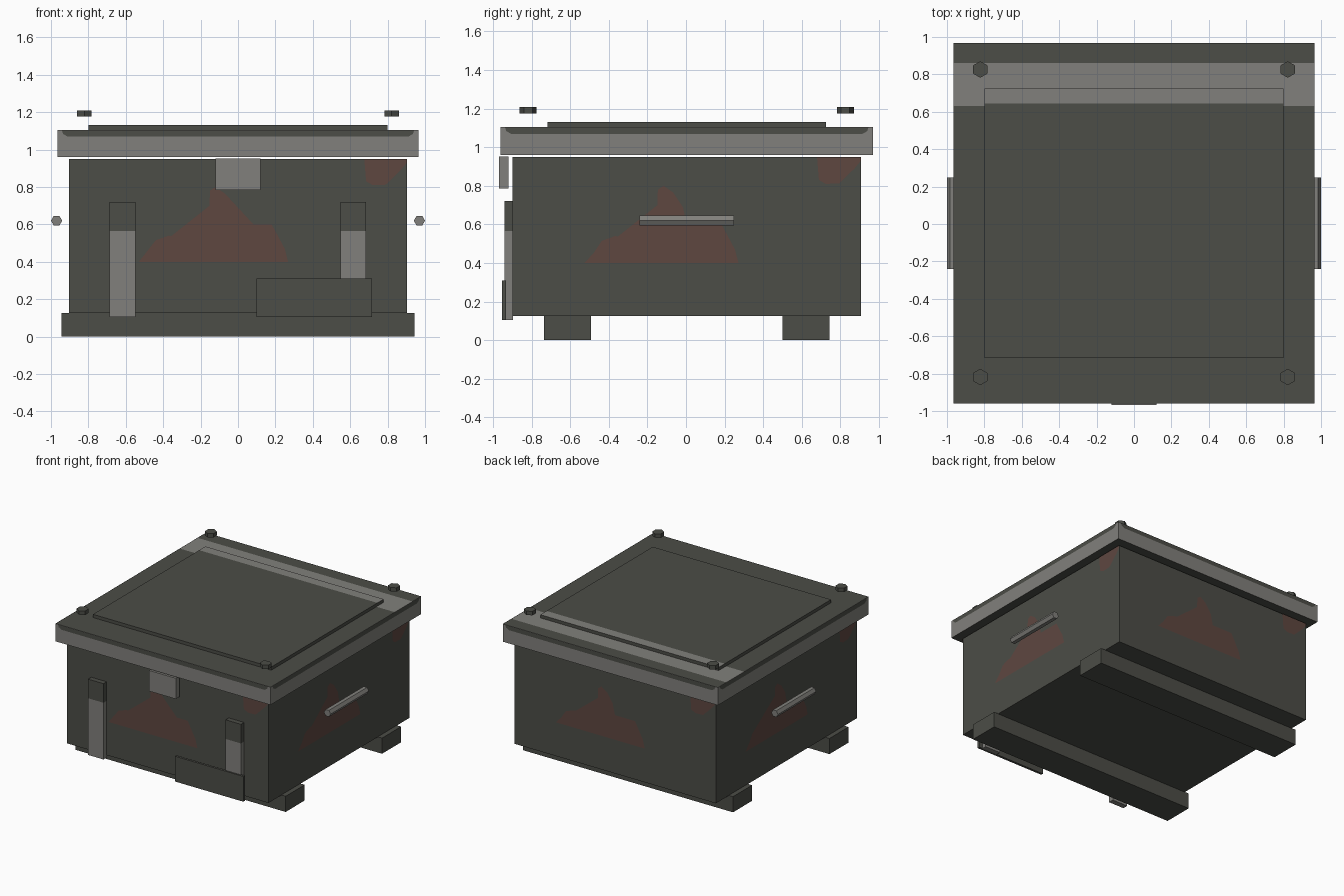
import bpy, bmesh, math
from mathutils import Matrix, Vector

if "Cube" in bpy.data.objects:
    bpy.data.objects.remove(bpy.data.objects["Cube"])

CY = 0.004  # small depth offset that centres crate plus latch


def material(name, rgb):
    m = bpy.data.materials.new(name)
    m.diffuse_color = (*rgb, 1)
    m.use_nodes = True
    m.node_tree.nodes["Principled BSDF"].inputs["Base Color"].default_value = m.diffuse_color
    return m


DARK = material("dark_olive_metal", (0.072, 0.074, 0.063))
LIGHT = material("worn_grey_metal", (0.220, 0.216, 0.200))
RUST = material("rust_brown", (0.112, 0.063, 0.051))


def finish(name, bm, mats):
    me = bpy.data.meshes.new(name)
    bm.to_mesh(me)
    bm.free()
    for m in mats:
        me.materials.append(m)
    ob = bpy.data.objects.new(name, me)
    bpy.context.collection.objects.link(ob)
    return ob


def box(name, lo, hi, mats, cuts=(), rule=None):
    """Box between two corners; cuts = (axis, value); rule(centre, normal) -> material index."""
    bm = bmesh.new()
    lo, hi = Vector(lo), Vector(hi)
    size = hi - lo
    bmesh.ops.create_cube(bm, size=1, matrix=Matrix.Translation((lo + hi) / 2) @ Matrix.Diagonal((*size, 1)))
    for axis, value in cuts:
        p, n = Vector((0, 0, 0)), Vector((0, 0, 0))
        p[axis], n[axis] = value, 1
        bmesh.ops.bisect_plane(bm, geom=bm.verts[:] + bm.edges[:] + bm.faces[:], plane_co=p, plane_no=n)
    bm.normal_update()
    if rule:
        for f in bm.faces:
            f.material_index = rule(f.calc_center_median(), f.normal)
    return finish(name, bm, mats)


def hex_bar(name, centre, radius, length, mat, rot):
    bm = bmesh.new()
    bmesh.ops.create_cone(bm, cap_ends=True, segments=6, radius1=radius, radius2=radius,
                          depth=length, matrix=Matrix.Translation(centre) @ rot)
    return finish(name, bm, [mat])


def side_decals(name, outlines, dist, mat):
    """Paint flat outlines (u right, z up) onto all four sides, dist from the centre."""
    bm = bmesh.new()
    for k in range(4):
        turn = Matrix.Translation((0, CY, 0)) @ Matrix.Rotation(k * math.pi / 2, 4, 'Z')
        for pts in outlines:
            bm.faces.new([bm.verts.new(turn @ Vector((u, -dist, z))) for u, z in pts])
    bmesh.ops.triangulate(bm, faces=bm.faces[:])
    return finish(name, bm, [mat])


# crate body
box("crate_body", (-0.904, CY - 0.904, 0.125), (0.904, CY + 0.904, 0.95), [DARK])

# rust patches on each side
large_rust = [(-0.53, 0.40), (0.268, 0.40), (0.25, 0.47), (0.18, 0.60), (0.0, 0.60), (-0.02, 0.69),
              (-0.07, 0.765), (-0.12, 0.80), (-0.15, 0.78), (-0.155, 0.61), (-0.11, 0.59),
              (-0.11, 0.54), (-0.16, 0.49), (-0.23, 0.468), (-0.30, 0.52), (-0.37, 0.54),
              (-0.44, 0.515), (-0.48, 0.455)]
corner_rust = [(0.675, 0.95), (0.685, 0.83), (0.72, 0.81), (0.79, 0.812), (0.81, 0.86),
               (0.87, 0.89), (0.903, 0.93), (0.903, 0.95)]
side_decals("rust_patches", [large_rust, corner_rust], 0.907, RUST)

# lid: dark top and underside, worn sides, worn band near the back
box("lid", (-0.965, CY - 0.965, 0.96), (0.965, CY + 0.965, 1.104), [DARK, LIGHT],
    cuts=[(1, 0.632), (1, 0.86)],
    rule=lambda c, n: int(abs(n.z) < 0.5 or (n.z > 0.5 and 0.632 < c.y < 0.86)))

# dark painted strip along the top of each lid side
strip = [(-0.942, 1.103), (-0.935, 1.083), (-0.91, 1.069), (0.91, 1.069), (0.935, 1.083), (0.942, 1.103)]
side_decals("lid_edge_strips", [strip], 0.967, DARK)

# raised lid panel
box("lid_panel", (-0.8, CY - 0.721, 1.10), (0.8, CY + 0.721, 1.13), [DARK, LIGHT],
    cuts=[(1, 0.645)], rule=lambda c, n: int(n.z > 0.5 and c.y > 0.645))

# floating corner bolts
for sx in (-1, 1):
    for sy in (-1, 1):
        hex_bar("corner_bolt", (sx * 0.822, CY + sy * 0.822, 1.192), 0.044, 0.032, DARK, Matrix.Identity(4))

# side handles
for sx in (-1, 1):
    rot = Matrix.Rotation(math.pi / 2, 4, 'X') @ Matrix.Rotation(math.pi / 2, 4, 'Z')
    hex_bar("side_handle", (sx * 0.97, CY, 0.62), 0.03, 0.49, LIGHT, rot)

# runners underneath
for sy in (-1, 1):
    y = CY + sy * 0.618
    box("base_runner", (-0.943, y - 0.122, 0), (0.943, y + 0.122, 0.127), [DARK])

# front straps with dark upper ends
for x in (-0.618, 0.616):
    box("front_strap", (x - 0.069, -0.941, 0.105), (x + 0.069, -0.898, 0.72), [DARK, LIGHT],
        cuts=[(2, 0.565)], rule=lambda c, n: int(c.z < 0.565))

# front latch and name plate blank
box("front_latch", (-0.12, -0.969, 0.785), (0.12, -0.921, 0.953), [LIGHT])
box("front_plate", (0.10, -0.953, 0.105), (0.716, -0.934, 0.31), [DARK])
